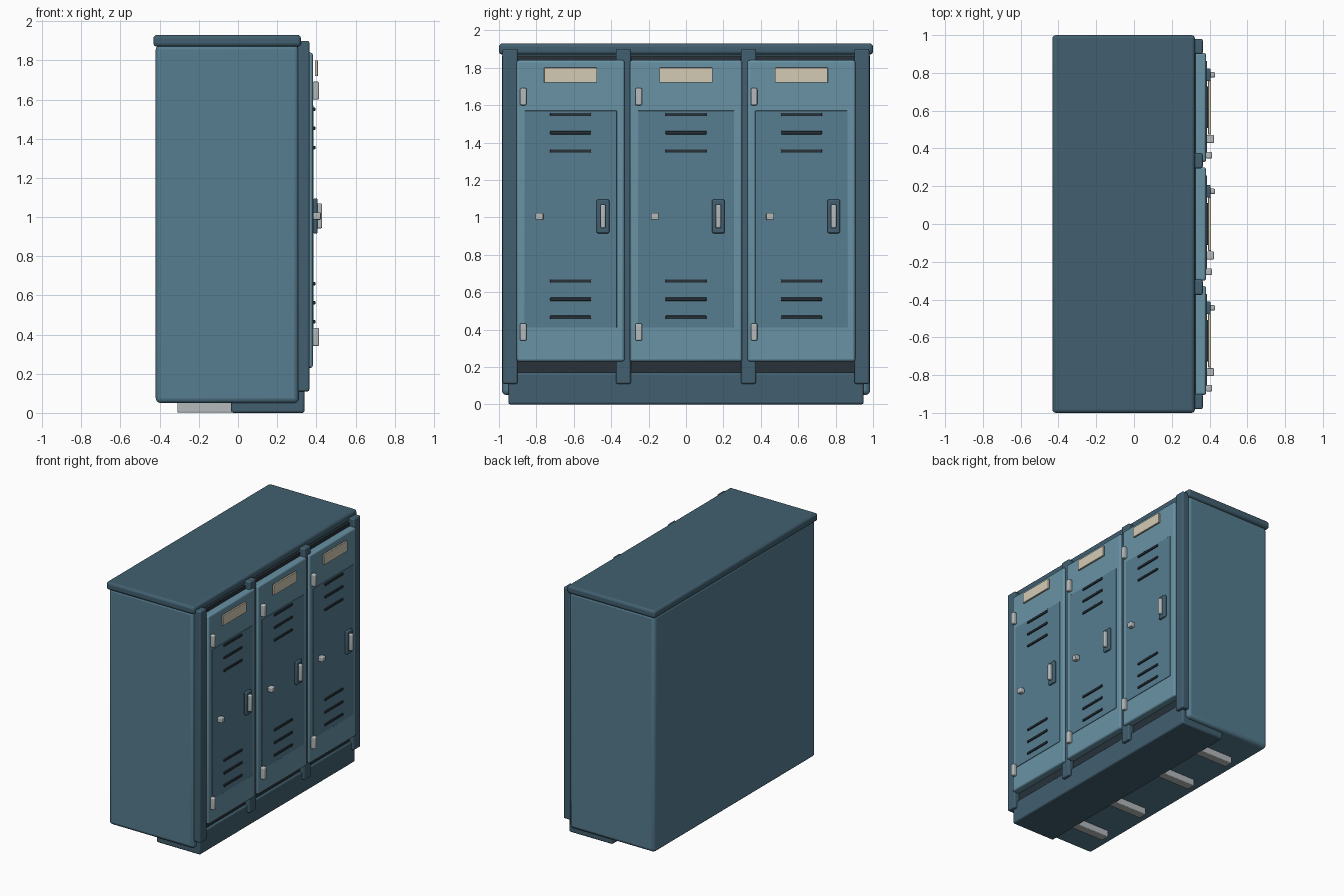
import bpy

if "Cube" in bpy.data.objects:
    bpy.data.objects.remove(bpy.data.objects["Cube"])


def mat(name, rgb):
    m = bpy.data.materials.new(name)
    m.diffuse_color = (*rgb, 1)
    m.use_nodes = True
    m.node_tree.nodes["Principled BSDF"].inputs["Base Color"].default_value = m.diffuse_color
    return m


BODY = mat("body_blue", (0.093, 0.205, 0.279))
TRIM = mat("trim_blue", (0.054, 0.115, 0.160))
DOOR = mat("door_blue", (0.138, 0.287, 0.376))
DARK = mat("dark", (0.021, 0.032, 0.042))
CARD = mat("card_cream", (0.66, 0.60, 0.46))
METAL = mat("metal", (0.46, 0.49, 0.50))


def box(name, x, y, z, material, bevel=0.0):
    """Rounded box from (min, max) ranges on each axis."""
    bpy.ops.mesh.primitive_cube_add(size=1, location=[(a + b) / 2 for a, b in (x, y, z)])
    o = bpy.context.object
    o.name = name
    o.scale = [b - a for a, b in (x, y, z)]
    bpy.ops.object.transform_apply(location=False, rotation=False, scale=True)
    o.data.materials.append(material)
    if bevel:
        m = o.modifiers.new("bevel", 'BEVEL')
        m.width = bevel
        m.segments = 3
        bpy.ops.object.shade_smooth_by_angle()
    return o


def span(c, w):
    return (c - w / 2, c + w / 2)


# Cabinet shell, roof, dark front recess and plinth
box("cabinet_body", (-0.42, 0.31), (-0.985, 0.985), (0.05, 1.88), BODY, 0.025)
box("roof", (-0.432, 0.322), (-1.0, 1.0), (1.87, 1.93), TRIM, 0.018)
box("front_recess", (0.28, 0.325), (-0.93, 0.93), (0.12, 1.865), DARK, 0.004)
box("plinth", (-0.035, 0.34), (-0.95, 0.95), (0.0, 0.17), TRIM, 0.012)

# Runners under the cabinet
for i, y in enumerate((-0.69, -0.27, 0.27, 0.69)):
    box(f"runner_{i + 1}", (-0.31, 0.18), span(y, 0.07), (0.001, 0.07), METAL, 0.006)

# Front posts
for i, y in enumerate((-0.94, -0.335, 0.335, 0.94)):
    box(f"post_{i + 1}", (0.305, 0.364), span(y, 0.08), (0.11, 1.9), TRIM, 0.009)

# Three doors with their fittings
for i, (c, w) in enumerate(((-0.617, 0.576), (0.0, 0.6), (0.617, 0.576))):
    n = f"_{i + 1}"
    k = w / 0.576
    box("door" + n, (0.32, 0.382), span(c, w), (0.23, 1.84), DOOR, 0.012)
    box("door_panel" + n, (0.37, 0.386), span(c, 0.494 * k), (0.41, 1.57), BODY, 0.002)
    box("name_card" + n, (0.393, 0.408), span(c, 0.284), (1.72, 1.80), CARD, 0.003)
    for j, z in enumerate((1.55, 1.453, 1.355, 0.66, 0.562, 0.465)):
        box(f"vent{n}_{j + 1}", (0.38, 0.395), span(c, 0.22), span(z, 0.018), DARK, 0.004)
    for part, z in (("lower", 0.387), ("upper", 1.645)):
        box(f"{part}_hinge{n}", (0.38, 0.414), span(c - 0.253, 0.034 * k), span(z, 0.092),
            METAL, 0.007)
    box("lock" + n, (0.385, 0.423), span(c - 0.167, 0.042), span(1.005, 0.038), METAL, 0.006)
    box("handle_plate" + n, (0.384, 0.406), span(c + 0.173, 0.068), (0.915, 1.095), TRIM, 0.008)
    box("handle_grip" + n, (0.395, 0.43), span(c + 0.173, 0.028), (0.942, 1.07), METAL, 0.008)
